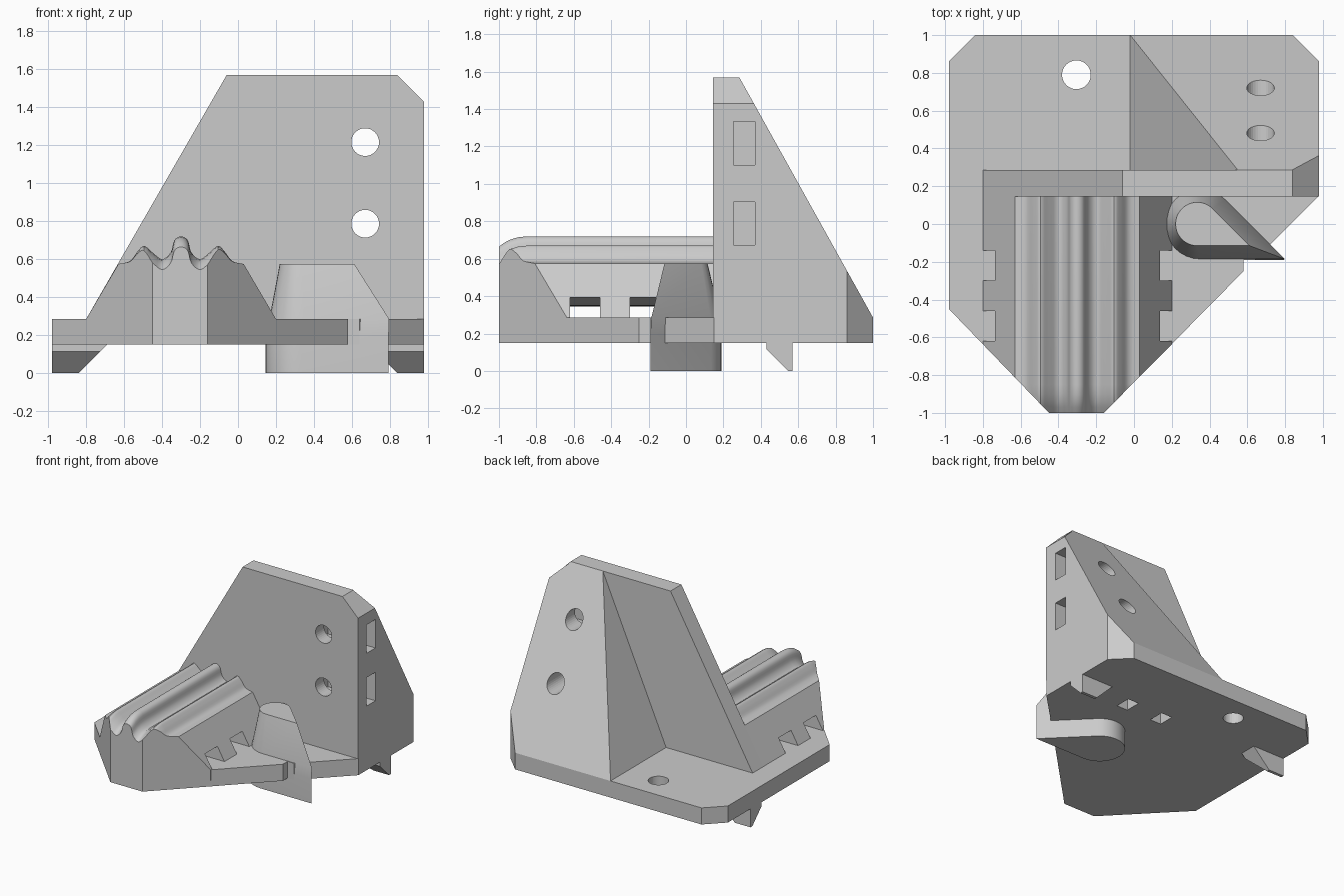
import bpy, bmesh, math

if "Cube" in bpy.data.objects:
    bpy.data.objects.remove(bpy.data.objects["Cube"])


def make(name, verts, faces):
    bm = bmesh.new()
    vs = [bm.verts.new(v) for v in verts]
    for f in faces:
        bm.faces.new([vs[i] for i in f])
    bmesh.ops.recalc_face_normals(bm, faces=bm.faces)
    me = bpy.data.meshes.new(name)
    bm.to_mesh(me)
    bm.free()
    ob = bpy.data.objects.new(name, me)
    bpy.context.collection.objects.link(ob)
    return ob


def loft(name, rings):
    n = len(rings[0])
    faces = [list(range(n)), list(range((len(rings) - 1) * n, len(rings) * n))]
    for r in range(len(rings) - 1):
        for i in range(n):
            j = (i + 1) % n
            faces.append([r * n + i, r * n + j, (r + 1) * n + j, (r + 1) * n + i])
    return make(name, [p for ring in rings for p in ring], faces)


def prism(name, pts, axis, a, b):
    """Extrude a 2D outline along x (pts = y,z), y (pts = x,z) or z (pts = x,y)."""
    place = {'x': lambda p, t: (t, p[0], p[1]),
             'y': lambda p, t: (p[0], t, p[1]),
             'z': lambda p, t: (p[0], p[1], t)}[axis]
    return loft(name, [[place(p, t) for p in pts] for t in (a, b)])


def box(x0, x1, y0, y1, z0, z1):
    return prism("cutter", [(x0, y0), (x1, y0), (x1, y1), (x0, y1)], 'z', z0, z1)


def circle(cx, cy, r, n=32):
    return [(cx + r * math.cos(2 * math.pi * i / n), cy + r * math.sin(2 * math.pi * i / n))
            for i in range(n)]


def boolean(ob, cutter, op='DIFFERENCE'):
    cutter.hide_render = True
    m = ob.modifiers.new("cut", 'BOOLEAN')
    m.operation, m.object, m.solver = op, cutter, 'EXACT'
    bpy.context.view_layer.objects.active = ob
    bpy.ops.object.modifier_apply(modifier=m.name)


def smooth(ob, deg=30):
    bpy.ops.object.select_all(action='DESELECT')
    ob.select_set(True)
    bpy.context.view_layer.objects.active = ob
    bpy.ops.object.shade_smooth_by_angle(angle=math.radians(deg))


cutters = []


def cutter(ob):
    cutters.append(ob)
    return ob


Z0, Z1 = 0.15, 0.285
outline = [(-.98, -.45), (-.45, -1), (-.16, -1), (.58, -.25), (.58, -.19), (.64, -.19),
           (.98, .15), (.98, .86), (.84, 1), (-.84, 1), (-.98, .86)]

# Base plate with its chamfered corners
base = prism("base_plate", outline, 'z', Z0, Z1)

# Upright wall
wall = prism("upright_wall", [(-.8, Z1), (-.06, 1.57), (.84, 1.57), (.98, 1.43), (.98, Z1)],
             'y', .145, .285)

# Solid sloping buttress behind the wall
buttress = prism("buttress", [(.285, Z1), (1, Z1), (.285, 1.57)], 'x', -.1, 1.1)
boolean(buttress, cutter(prism("cutter", [(-.02, .2), (-.02, Z1), (.55, 1.57), (.55, 1.7), (.7, 1.7),
                                          (.98, 1.43), (.98, .2)], 'y', .2, 1.2)), 'INTERSECT')
boolean(buttress, cutter(prism("cutter", outline, 'z', 0, 2)), 'INTERSECT')

# Screw holes and nut pockets
for z in (1.217, .787):
    hole = cutter(prism("cutter", circle(.67, z, .073), 'y', 0, 1.2))
    pocket = cutter(box(.55, 1.1, .255, .37, z - .115, z + .117))
    for ob in (wall, buttress):
        boolean(ob, hole)
        boolean(ob, pocket)
boolean(base, cutter(prism("cutter", circle(-.305, .79, .076), 'z', 0, .5)))
for x in (.105, .43):
    slot = cutter(box(x - .05, x + .05, .375, .505, 0, .4))
    boolean(base, slot)
    boolean(buttress, slot)

# Ridged saddle: half the top profile, mirrored about its centre line
half = [(.33, .575), (.27, .59), (.23, .64), (.195, .67), (.15, .635), (.1, .6),
        (.055, .635), (.035, .70)]
ctrl = [(-.3 - x, z) for x, z in half] + [(-.3, .72)] + [(-.3 + x, z) for x, z in reversed(half)]
top = []
for i in range(len(ctrl) - 1):
    p0, p1, p2, p3 = ctrl[max(i - 1, 0)], ctrl[i], ctrl[i + 1], ctrl[min(i + 2, len(ctrl) - 1)]
    for k in range(4):
        t = k / 4
        top.append(tuple(.5 * (2 * b + (c - a) * t + (2 * a - 5 * b + 4 * c - d) * t * t
                               + (3 * b - a - 3 * c + d) * t ** 3)
                         for a, b, c, d in zip(p0, p1, p2, p3)))
top.append(ctrl[-1])
rings = []
for y, drop in ((-1.02, .07), (-1, .055), (-.97, .034), (-.94, .018), (-.9, .006), (-.85, 0), (.2, 0)):
    ring = [(-.8, y, .2), (-.8, y, Z1)]
    ring += [(x, y, z - (drop if 0 < i < len(top) - 1 else 0)) for i, (x, z) in enumerate(top)]
    rings.append(ring + [(.2, y, Z1), (.2, y, .2)])
saddle = loft("ridged_saddle", rings)
boolean(saddle, cutter(prism("cutter", outline[:3] + [(.98, .15), (.98, .2), (-.98, .2)], 'z', 0, 2)),
        'INTERSECT')

# Tie-strap tunnels through the saddle, with a ceiling that sags in the middle
ceiling = [(-.3 + .6 * t / 8, .345 + .05 * min(1, (t / 8 * .6 / .43) ** 2)) for t in range(-8, 9)]
for y in (-.62, -.3):
    boolean(saddle, cutter(prism("cutter", [(-.9, .21)] + ceiling + [(.3, .21)], 'y', y, y + .16)))
smooth(saddle)


# Teardrop hook passing through the base
def teardrop(cx, r, z, n=20):
    a0, a1 = math.radians(45), math.radians(270)
    arc = [(cx + r * math.cos(a0 + (a1 - a0) * i / n), r * math.sin(a0 + (a1 - a0) * i / n), z)
           for i in range(n + 1)]
    return arc + [(cx + r * (1 + math.sqrt(2)), -r, z)]


hook = loft("teardrop_hook", [teardrop(.335, .19, 0), teardrop(.335, .19, .2),
                              teardrop(.35, .185, Z1), teardrop(.335, .115, .575)])
smooth(hook)

# Clip feet under both sides, chamfered inward and forward
for s, side in ((-1, "left"), (1, "right")):
    foot = prism(side + "_clip_foot", [(.43, Z0), (.43, .115), (.545, 0), (.57, 0), (.57, Z0)],
                 'x', s * .6, s * .98)
    boolean(foot, cutter(prism("cutter", [(s * 1.1, -.1), (s * .74, -.1), (s * .84, 0), (s * .69, Z0),
                                          (s * .69, .3), (s * 1.1, .3)], 'y', .3, .7)), 'INTERSECT')

for c in cutters:
    bpy.data.objects.remove(c)
